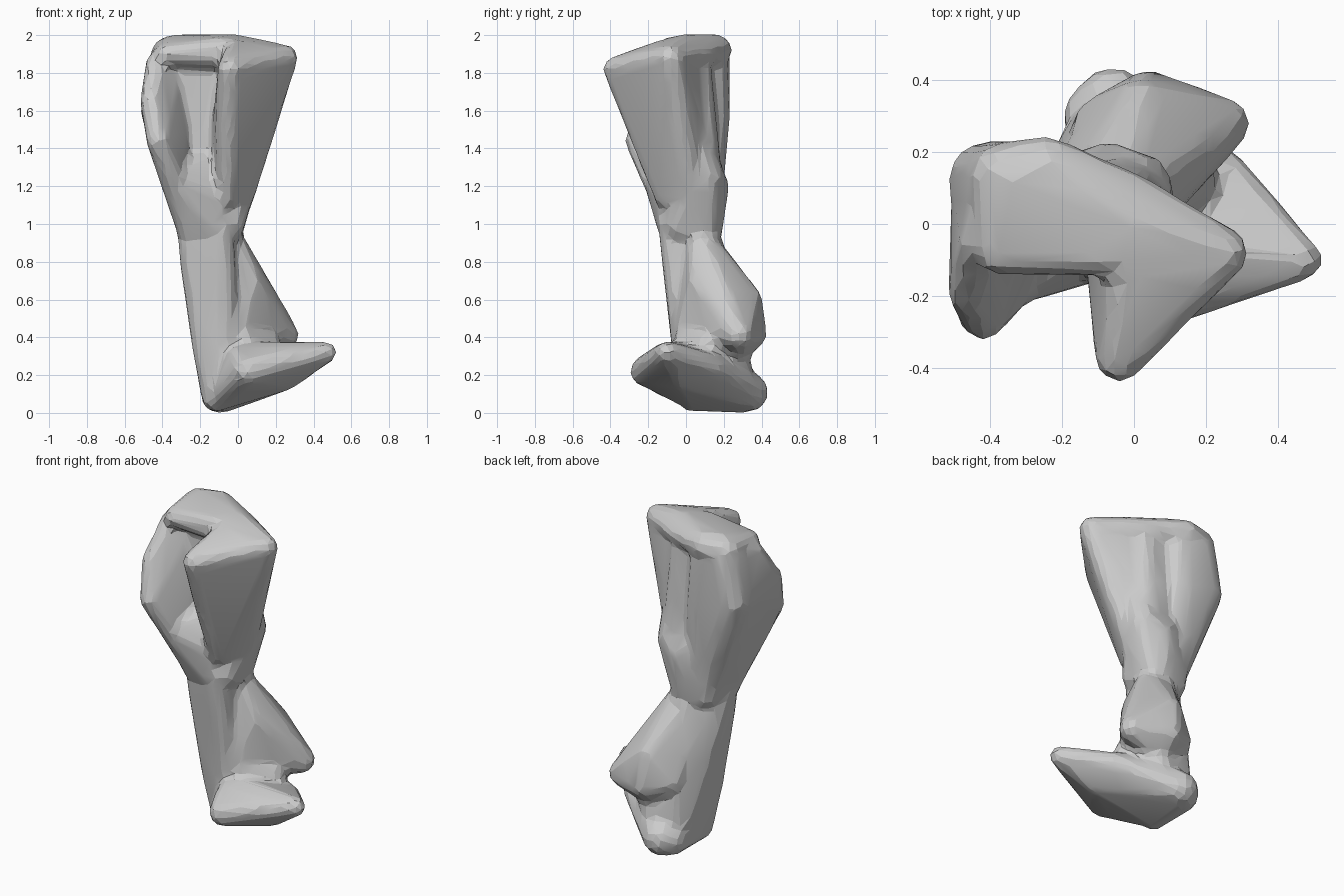
import bpy
import bmesh
from math import radians
from mathutils import Matrix

cube = bpy.data.objects.get("Cube")
if cube:
    bpy.data.objects.remove(cube, do_unlink=True)

bone = bpy.data.materials.new("pale_grey")
bone.use_nodes = True
colour = (0.6, 0.6, 0.6, 1)
bone.diffuse_color = colour
bone.node_tree.nodes["Principled BSDF"].inputs["Base Color"].default_value = colour


def add_hull(target, balls):
    """Append the convex hull of a set of balls (x, y, z, radius)."""
    hull = bmesh.new()
    for x, y, z, r in balls:
        bmesh.ops.create_icosphere(hull, subdivisions=2, radius=r,
                                   matrix=Matrix.Translation((x, y, z)))
    for face in list(hull.faces):
        hull.faces.remove(face)
    for edge in list(hull.edges):
        hull.edges.remove(edge)
    bmesh.ops.convex_hull(hull, input=hull.verts)
    loose = [v for v in hull.verts if not v.link_faces]
    bmesh.ops.delete(hull, geom=loose, context='VERTS')
    bmesh.ops.recalc_face_normals(hull, faces=hull.faces)
    piece = bpy.data.meshes.new("piece")
    hull.to_mesh(piece)
    hull.free()
    target.from_mesh(piece)
    bpy.data.meshes.remove(piece)


# Flat cap across the top
cap = [(-.36, .13, 1.9, .1), (-.24, .16, 1.92, .085), (.25, -.08, 1.88, .07),
       (-.1, -.09, 1.94, .05), (-.38, -.08, 1.9, .06), (0, 0, 1.94, .065),
       (0, .08, 1.9, .06)]

# Thick column behind the channel
back_column = [(-.36, .12, 1.88, .11), (-.41, .12, 1.6, .11),
               (-.24, .1, 1.85, .12), (-.23, .1, 1.55, .13),
               (-.2, .05, 1.1, .14)]

# Floor of the channel, joining the column to the wedge
channel_floor = [(-.3, .04, 1.86, .09), (-.03, .04, 1.86, .09),
                 (-.3, .05, 1.55, .08), (-.02, .07, 1.55, .09),
                 (-.28, .03, 1.2, .08), (-.02, .08, 1.25, .11)]

# Thin flange on the outer side of the channel
outer_flange = [(-.43, -.05, 1.85, .06), (-.46, -.19, 1.65, .06),
                (-.42, -.26, 1.44, .065), (-.33, -.17, 1.22, .06),
                (-.42, .1, 1.6, .09), (-.36, .1, 1.88, .09),
                (-.28, .03, 1.1, .06), (-.27, -.05, .98, .06)]

# Slope closing the lower end of the channel
channel_end = [(-.34, -.17, 1.24, .06), (-.3, .02, 1.35, .07),
               (-.05, .02, 1.35, .07), (-.1, -.1, 1.14, .06),
               (-.2, -.09, 1.1, .06), (-.14, -.09, 1, .07),
               (-.24, -.02, .9, .07), (-.1, 0, .9, .08)]

# Wedge with the front crest and the side corner
crest_wedge = [(-.04, -.37, 1.82, .07), (.25, -.08, 1.88, .07),
               (0, .02, 1.9, .07), (-.01, -.12, 1.92, .06),
               (-.07, -.25, 1.5, .05), (.09, -.05, 1.45, .07),
               (-.05, .05, 1.4, .1), (-.06, -.12, 1.14, .05),
               (.01, .03, 1.15, .08)]

# Waist of the shaft
waist = [(-.27, .05, 1.35, .1), (.03, .06, 1.4, .08), (.01, .1, 1.25, .1),
         (-.07, .13, 1.2, .1), (-.25, -.01, 1, .08), (-.05, -.03, 1, .09),
         (-.08, .09, .95, .1), (-.2, .1, .95, .08)]

# Lower shaft running down into the foot
lower_shaft = [(-.25, -.03, 1, .08), (-.23, -.02, .8, .08),
               (-.09, -.08, 1, .07), (-.1, .1, .95, .08),
               (-.06, -.02, .4, .06), (-.18, 0, .35, .065),
               (-.1, .24, .5, .07), (-.12, .03, .08, .075),
               (-.11, .26, .12, .08)]

# Lobe swelling out behind the shaft
rear_lobe = [(-.04, .08, .9, .08), (-.11, .1, .9, .07), (.25, .28, .41, .075),
             (.04, .35, .42, .08), (-.1, .28, .45, .07), (.07, .07, .7, .065),
             (0, 0, .45, .06), (.02, .33, .6, .075), (.05, .28, .35, .08)]

# Core linking the lobe to the foot
ankle = [(.02, .02, .4, .08), (.15, .12, .36, .08), (.08, .25, .34, .08),
         (-.08, .25, .3, .08), (.02, 0, .22, .07), (.15, .1, .22, .07),
         (0, .28, .18, .08)]

# Tilted foot
foot = [(.465, -.1, .32, .06), (.36, -.12, .3, .07), (.05, -.22, .22, .08),
        (.02, -.1, .27, .09), (.25, .13, .24, .075), (.09, -.05, .3, .08),
        (-.06, .335, .11, .105), (-.1, .3, .1, .1), (-.12, .05, .07, .065),
        (.1, .2, .22, .08), (.26, -.02, .18, .06)]

mesh = bpy.data.meshes.new("bone_body")
body = bmesh.new()
for part in (cap, back_column, channel_floor, outer_flange, channel_end,
             crest_wedge, waist, lower_shaft, rear_lobe, ankle, foot):
    add_hull(body, part)
body.to_mesh(mesh)
body.free()
obj = bpy.data.objects.new("bone_body", mesh)
bpy.context.collection.objects.link(obj)

# Fuse, soften and facet the volumes
fuse = obj.modifiers.new("fuse", 'REMESH')
fuse.mode = 'VOXEL'
fuse.voxel_size = 0.02
soften = obj.modifiers.new("soften", 'SMOOTH')
soften.factor = 0.5
soften.iterations = 6
facet = obj.modifiers.new("facet", 'DECIMATE')
facet.ratio = 0.06
bpy.context.view_layer.update()
graph = bpy.context.evaluated_depsgraph_get()
mesh = bpy.data.meshes.new_from_object(obj.evaluated_get(graph))
obj.modifiers.clear()
obj.data = mesh

mesh.materials.clear()
mesh.materials.append(bone)
for face in mesh.polygons:
    face.material_index = 0
bpy.context.view_layer.objects.active = obj
obj.select_set(True)
bpy.ops.object.shade_smooth_by_angle(angle=radians(12))
